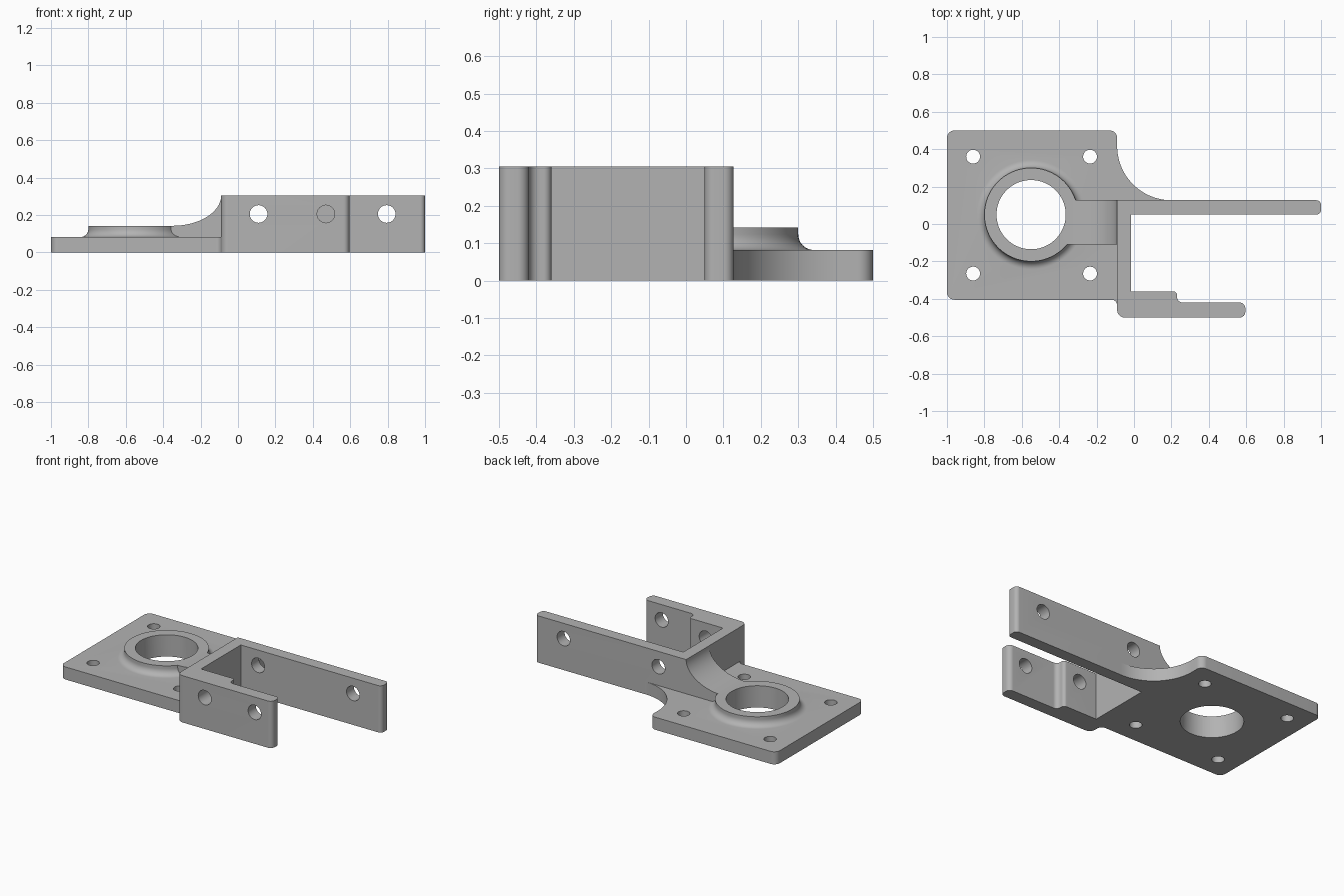
import bpy, bmesh, math
from mathutils import Vector, Matrix

cube = bpy.data.objects.get("Cube")
if cube:
    bpy.data.objects.remove(cube, do_unlink=True)

steel = bpy.data.materials.new("plain grey metal")
steel.use_nodes = True
GREY = (0.45, 0.45, 0.45, 1)
steel.diffuse_color = GREY
steel.node_tree.nodes["Principled BSDF"].inputs["Base Color"].default_value = GREY


def make_object(name, bm):
    bmesh.ops.recalc_face_normals(bm, faces=bm.faces)
    mesh = bpy.data.meshes.new(name)
    bm.to_mesh(mesh)
    bm.free()
    mesh.materials.append(steel)
    ob = bpy.data.objects.new(name, mesh)
    bpy.context.collection.objects.link(ob)
    return ob


def rounded(corners, steps=10):
    """Outline from (x, y, radius) corners, each convex or concave."""
    out = []
    for i, (x, y, r) in enumerate(corners):
        p = Vector((x, y))
        if r == 0:
            out.append(p)
            continue
        a = (Vector(corners[i - 1][:2]) - p).normalized()
        b = (Vector(corners[(i + 1) % len(corners)][:2]) - p).normalized()
        n = steps * 3 if r > 0.1 else steps
        for k in range(n + 1):
            t = k / n * math.pi / 2
            out.append(p + a * r * (1 - math.sin(t)) + b * r * (1 - math.cos(t)))
    return out


def extrude(name, outline, low, high, axis="Z"):
    """Prism along Z from an xy outline, or along Y from an xz outline."""
    bm = bmesh.new()
    place = (lambda p, h: (p[0], p[1], h)) if axis == "Z" else (lambda p, h: (p[0], h, p[1]))
    rings = [[bm.verts.new(place(p, h)) for p in outline] for h in (low, high)]
    n = len(outline)
    for ring in rings:
        bm.faces.new(ring)
    for i in range(n):
        j = (i + 1) % n
        bm.faces.new((rings[0][i], rings[0][j], rings[1][j], rings[1][i]))
    return make_object(name, bm)


def cylinder(name, radius, centre, depth, axis="Z", sides=48):
    bm = bmesh.new()
    turn = Matrix.Rotation(math.pi / 2, 4, "X") if axis == "Y" else Matrix()
    bmesh.ops.create_cone(bm, cap_ends=True, segments=sides, radius1=radius, radius2=radius,
                          depth=depth, matrix=Matrix.Translation(centre) @ turn)
    return make_object(name, bm)


def combine(target, other, operation):
    mod = target.modifiers.new(operation.lower(), "BOOLEAN")
    mod.operation, mod.solver, mod.object = operation, "EXACT", other
    bpy.context.view_layer.objects.active = target
    bpy.ops.object.modifier_apply(modifier=mod.name)
    bpy.data.objects.remove(other, do_unlink=True)


PLATE, BOSS, TOP = 0.082, 0.142, 0.305
CX, CY = -0.55, 0.05

# Fork: web, long back arm and stepped front arm
bracket = extrude("mounting_bracket", rounded([
    (-0.09, -0.5, 0.04), (0.595, -0.5, 0.03), (0.595, -0.42, 0.03), (0.23, -0.42, 0.03),
    (0.23, -0.36, 0.02), (-0.015, -0.36, 0), (-0.015, 0.05, 0), (1, 0.05, 0.025),
    (1, 0.127, 0.025), (-0.09, 0.127, 0)]), 0, TOP)

# Base plate with a large concave corner beside the back arm
plate = extrude("base_plate", rounded([
    (-1, -0.405, 0.04), (-0.09, -0.405, 0.03), (-0.09, -0.45, 0), (-0.05, -0.45, 0),
    (-0.05, 0.09, 0), (0.2, 0.09, 0), (0.2, 0.127, 0), (-0.09, 0.127, 0.29),
    (-0.09, 0.5, 0.04), (-1, 0.5, 0.04)]), 0, PLATE)
combine(bracket, plate, "UNION")

# Round boss with a flared foot
bm = bmesh.new()
flare = 0.042
profile = [(0, BOSS), (0.25, BOSS)]
for k in range(9):
    t = k / 8 * math.pi / 2
    profile.append((0.25 + flare * (1 - math.cos(t)), PLATE + flare * (1 - math.sin(t))))
profile += [(0.25 + flare, PLATE / 2), (0, PLATE / 2)]
verts = [bm.verts.new((CX + r, CY, z)) for r, z in profile]
edges = [bm.edges.new(pair) for pair in zip(verts, verts[1:])]
bmesh.ops.spin(bm, geom=verts + edges, cent=(CX, CY, 0), axis=(0, 0, 1),
               angle=math.tau, steps=80, use_merge=True)
bmesh.ops.remove_doubles(bm, verts=bm.verts, dist=1e-5)
combine(bracket, make_object("boss", bm), "UNION")

# Curved rib sweeping from the boss up to the web
rib = [(-0.45, PLATE / 2), (-0.05, PLATE / 2), (-0.05, TOP)]
for k in range(25):
    t = k / 24 * math.pi / 2
    rib.append((-0.35 + 0.26 * math.cos(t), TOP - (TOP - BOSS) * math.sin(t)))
rib.append((-0.45, BOSS))
combine(bracket, extrude("rib", rib, -0.11, 0.127, "Y"), "UNION")

# Bore, plate screw holes and arm pin holes
combine(bracket, cylinder("bore", 0.185, (CX, CY, 0.1), 0.6, sides=80), "DIFFERENCE")
for x in (-0.86, -0.235):
    for y in (-0.265, 0.36):
        combine(bracket, cylinder("screw_hole", 0.037, (x, y, 0), 0.4), "DIFFERENCE")
for x, y in ((0.11, -0.43), (0.47, -0.46), (0.11, 0.09), (0.795, 0.09)):
    combine(bracket, cylinder("pin_hole", 0.047, (x, y, 0.205), 0.3, "Y"), "DIFFERENCE")

# Smooth curved walls, crisp edges
bpy.ops.object.select_all(action="DESELECT")
bracket.select_set(True)
bpy.context.view_layer.objects.active = bracket
bpy.ops.object.shade_smooth_by_angle(angle=math.radians(30))
